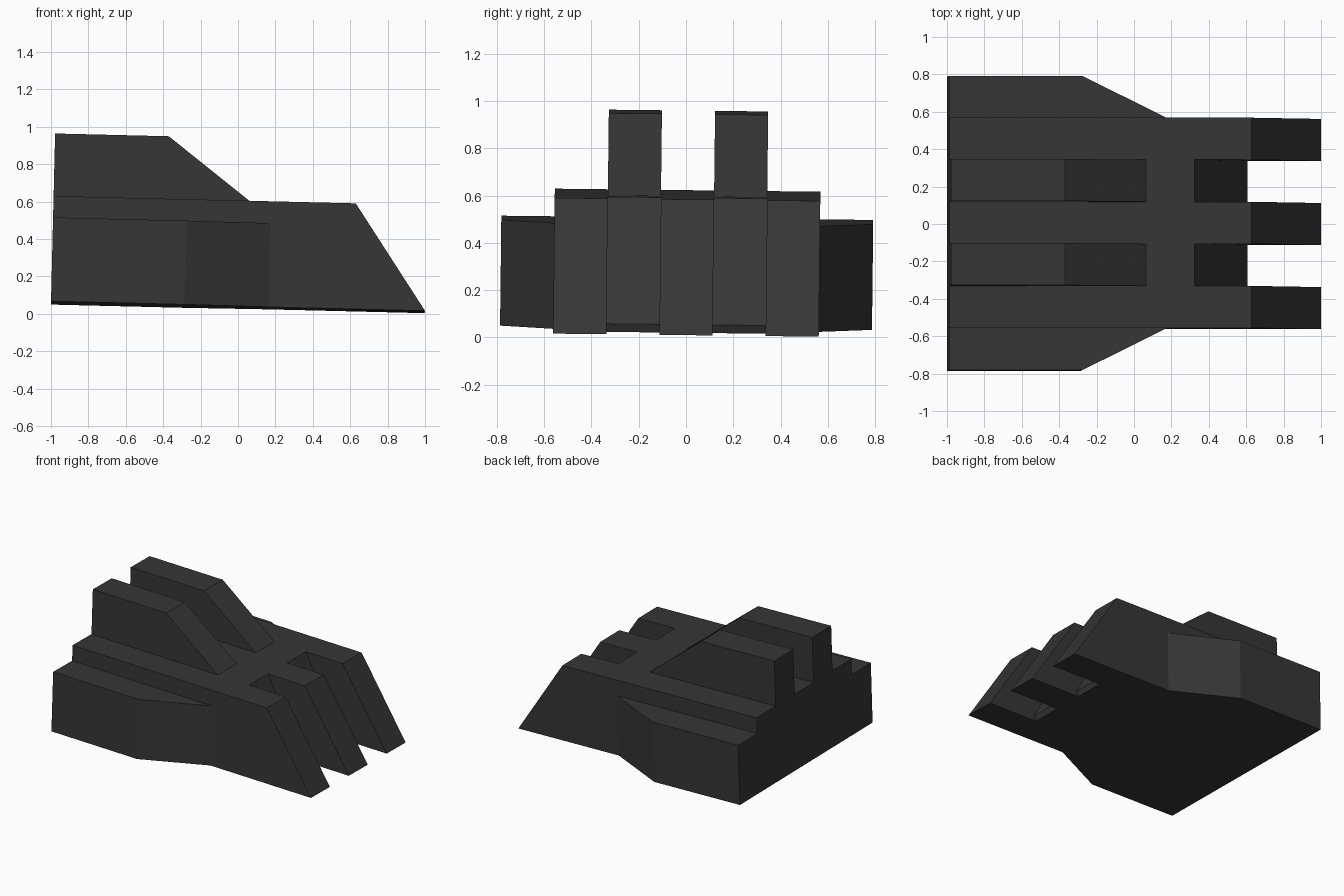
import bpy, bmesh
from mathutils import Matrix

if "Cube" in bpy.data.objects:
    bpy.data.objects.remove(bpy.data.objects["Cube"])

# One dark grey for the whole model
grey = bpy.data.materials.new("dark grey")
grey.diffuse_color = (0.037, 0.037, 0.037, 1)
grey.use_nodes = True
grey.node_tree.nodes["Principled BSDF"].inputs["Base Color"].default_value = grey.diffuse_color

STRIP = 0.1124                      # half width of one lengthwise strip
DECK, FIN, WING = 0.565, 0.902, 0.448


def prism(name, profile, place):
    """Solid between two copies of a profile; place(point, end) gives 3D."""
    bm = bmesh.new()
    ends = [[bm.verts.new(place(p, e)) for p in profile] for e in (0, 1)]
    n = len(profile)
    bm.faces.new(ends[0])
    bm.faces.new(ends[1])
    for i in range(n):
        j = (i + 1) % n
        bm.faces.new((ends[0][i], ends[0][j], ends[1][j], ends[1][i]))
    bmesh.ops.recalc_face_normals(bm, faces=bm.faces)
    me = bpy.data.meshes.new(name)
    bm.to_mesh(me)
    bm.free()
    me.materials.append(grey)
    ob = bpy.data.objects.new(name, me)
    bpy.context.collection.objects.link(ob)
    return ob


def strip(name, profile, k):
    """Side profile (x, z) extruded across lengthwise strip number k."""
    return prism(name, profile,
                 lambda p, e: (p[0], (2 * k - 1 + 2 * e) * STRIP, p[1]))


# Three long rails with sloped noses
rail = [(-1, 0), (1, 0), (0.616, DECK), (-1, DECK)]
hull = strip("hull", rail, 0)
parts = []

# Two raised fins, on blocks that stop short between the rails
fin = [(-1, 0), (0.59, 0), (0.605, 0.035), (0.31, DECK), (0.05, DECK),
       (-0.392, FIN), (-1, FIN)]
for s in (-1, 1):
    parts.append(strip("fin", fin, s))
for s in (-1, 1):
    parts.append(strip("outer_rail", rail, 2 * s))

# Lower side wings, tapering into the outer rails
edge = 5 * STRIP
wing = [(-1, edge), (0.165, edge), (-0.288, 0.787), (-1, 0.787)]
for s in (-1, 1):
    parts.append(prism("wing", wing,
                       lambda p, e: (p[0], s * p[1], e * WING)))

# Weld everything into one outer shell
bpy.context.view_layer.objects.active = hull
for part in parts:
    mod = hull.modifiers.new("weld", 'BOOLEAN')
    mod.operation = 'UNION'
    mod.solver = 'EXACT'
    mod.object = part
    bpy.ops.object.modifier_apply(modifier=mod.name)
    bpy.data.objects.remove(part, do_unlink=True)

# The whole model leans very slightly nose down and to one side
hull.data.transform(Matrix.Translation((0, 0, 0.034))
                    @ Matrix.Rotation(-0.0115, 4, 'X')
                    @ Matrix.Rotation(0.0243, 4, 'Y'))
